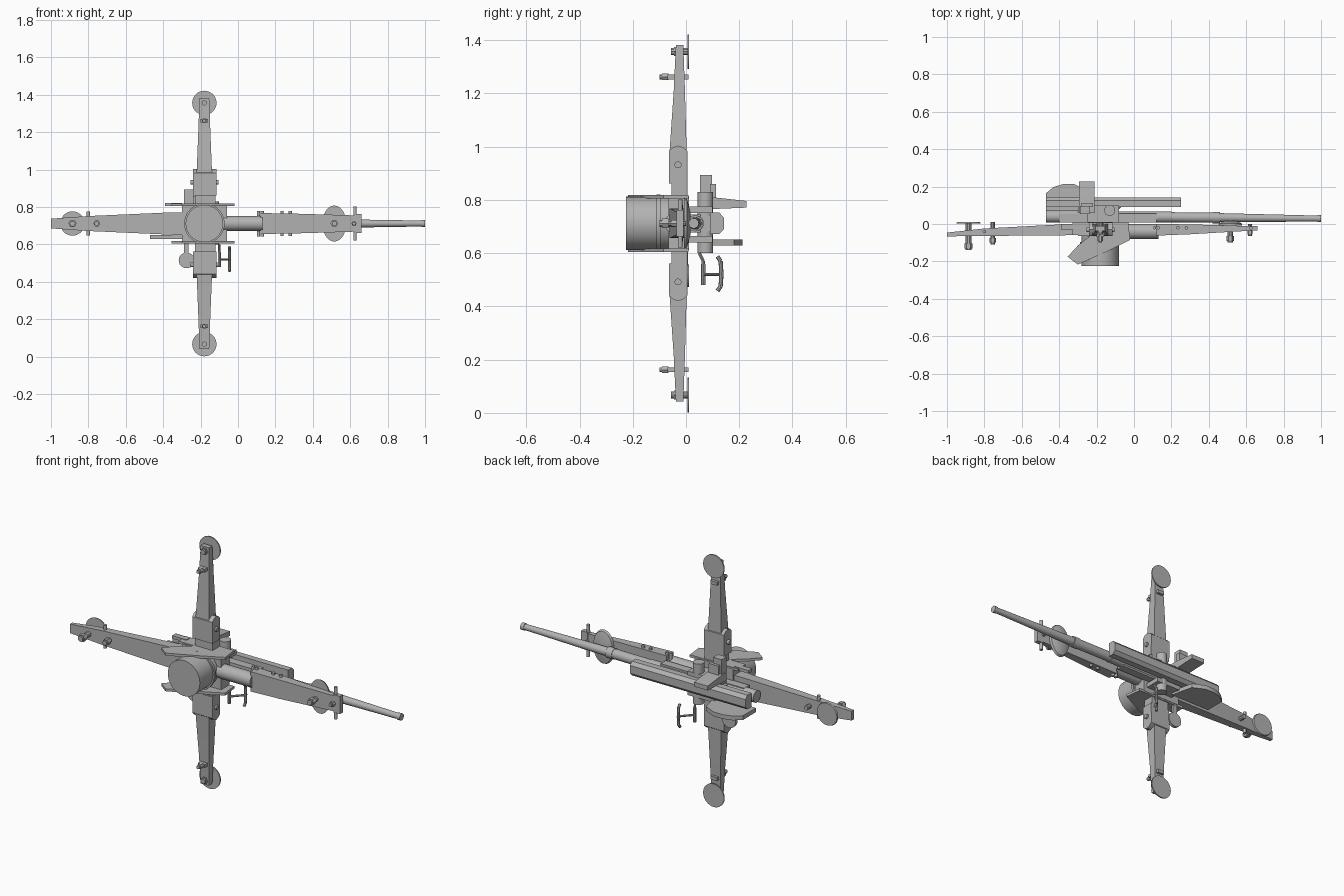
import bpy, bmesh
from math import cos, sin, pi, radians
from mathutils import Vector

if "Cube" in bpy.data.objects:
    bpy.data.objects.remove(bpy.data.objects["Cube"])

grey = bpy.data.materials.new("gun grey")
grey.use_nodes = True
grey.diffuse_color = (0.45, 0.45, 0.45, 1)
grey.node_tree.nodes["Principled BSDF"].inputs["Base Color"].default_value = (0.45, 0.45, 0.45, 1)

CX, CZ = -0.18, 0.712  # pivot of the cross-shaped carriage
parts = []


def skin(name, rings):
    """Closed solid through a list of equal-length point rings."""
    bm = bmesh.new()
    loops = [[bm.verts.new(p) for p in ring] for ring in rings]
    n = len(loops[0])
    for a, b in zip(loops, loops[1:]):
        for i in range(n):
            j = (i + 1) % n
            bm.faces.new((a[i], a[j], b[j], b[i]))
    bm.faces.new(loops[0][::-1])
    bm.faces.new(loops[-1])
    bmesh.ops.recalc_face_normals(bm, faces=bm.faces)
    mesh = bpy.data.meshes.new(name)
    bm.to_mesh(mesh)
    bm.free()
    mesh.materials.append(grey)
    ob = bpy.data.objects.new(name, mesh)
    bpy.context.collection.objects.link(ob)
    parts.append(ob)
    return ob


def prism(name, axis, pts, a, b):
    put = {"x": lambda p, t: (t, p[0], p[1]),
           "y": lambda p, t: (p[0], t, p[1]),
           "z": lambda p, t: (p[0], p[1], t)}[axis]
    return skin(name, [[put(p, t) for p in pts] for t in (a, b)])


def box(name, x0, x1, y0, y1, z0, z1):
    return prism(name, "z", [(x0, y0), (x1, y0), (x1, y1), (x0, y1)], z0, z1)


def lathe(name, sections, sides=24, stretch=1):
    """Round part: sections are (centre point, radius)."""
    axis = (Vector(sections[-1][0]) - Vector(sections[0][0])).normalized()
    u = axis.orthogonal().normalized() if abs(axis.y) < 0.9 else Vector((1, 0, 0))
    v = axis.cross(u)
    ang = [2 * pi * i / sides for i in range(sides)]
    return skin(name, [[Vector(c) + u * r * cos(t) + v * r * stretch * sin(t) for t in ang]
                       for c, r in sections])


def rod(name, a, b, r, sides=12):
    return lathe(name, [(a, r), (b, r)], sides)


def beam(name, sections):
    """Tapered girder along x: sections are (x, y0, y1, half height)."""
    return skin(name, [[(x, y0, CZ - h), (x, y1, CZ - h), (x, y1, CZ + h), (x, y0, CZ + h)]
                       for x, y0, y1, h in sections])


def jack(name, x, y0, y1, z, r=0.014):
    rod(name + "_screw", (x, y0, z), (x, y1, z), r * 0.7, 10)
    rod(name + "_nut", (x, y0 + 0.01, z), (x, y0 + 0.035, z), r, 6)


# Long carriage girder
beam("rear_girder", [(-1, -0.066, -0.046, 0.026), (-0.8, -0.064, -0.024, 0.04),
                     (-0.35, -0.06, 0.0, 0.06), (-0.1, -0.06, 0.0, 0.06)])
beam("front_girder", [(0.12, -0.062, 0.0, 0.056), (0.3, -0.055, -0.002, 0.053),
                      (0.64, -0.035, -0.012, 0.043)])
box("front_girder_end", 0.62, 0.66, -0.036, -0.01, CZ - 0.05, CZ + 0.05)
lathe("girder_socket", [((-0.1, -0.04, CZ), 0.04), ((0.13, -0.04, CZ), 0.04)])

# Folding side legs, mirrored about the pivot
for s, side in ((1, "upper"), (-1, "lower")):
    def z(d):
        return CZ + s * d
    box(side + "_hub_arm", CX - 0.05, CX + 0.06, -0.055, 0.005, *sorted((z(0.08), z(0.2))))
    prism(side + "_hinge_block", "x",
          [(-0.064, z(0.15)), (0.005, z(0.15)), (0.006, z(0.27)), (-0.01, z(0.285)),
           (-0.03, z(0.292)), (-0.05, z(0.285)), (-0.064, z(0.27))], CX - 0.06, CX + 0.065)
    rod(side + "_hinge_pin", (CX - 0.075, -0.03, z(0.22)), (CX + 0.075, -0.03, z(0.22)), 0.013)
    skin(side + "_leg", [[(CX - h, y0, z(d)), (CX + h, y0, z(d)), (CX + h, y1, z(d)), (CX - h, y1, z(d))]
                         for d, y0, y1, h in ((0.25, -0.063, 0.003, 0.042),
                                              (0.5, -0.046, -0.004, 0.032),
                                              (0.67, -0.038, -0.01, 0.026))])
    rod(side + "_foot_pad", (CX, 0.005, z(0.645)), (CX, 0.012, z(0.645)), 0.065, 32)
    jack(side + "_foot", CX, -0.056, 0.008, z(0.645), 0.02)
    jack(side + "_leg_lock", CX, -0.1, 0.01, z(0.55))
    box(side + "_leg_lock_bar", CX - 0.02, CX + 0.02, -0.07, 0.01, z(0.55) - 0.009, z(0.55) + 0.009)

# Feet and clamps on the girder ends
lathe("rear_foot_pad", [((-0.885, 0.002, CZ), 0.065), ((-0.885, 0.01, CZ), 0.062)], 32)
jack("rear_foot", -0.885, -0.14, 0.005, CZ, 0.022)
jack("rear_lock", -0.755, -0.11, 0.012, CZ, 0.018)
lathe("front_foot_pad", [((0.515, -0.008, CZ), 0.064), ((0.515, 0.004, CZ), 0.06),
                         ((0.515, 0.016, CZ), 0.03)], 32, 1.5)
jack("front_foot", 0.515, -0.1, -0.005, CZ, 0.02)
jack("front_lock", 0.62, -0.065, 0.0, CZ, 0.014)
for x, reach, y in ((-0.8, 0.065, -0.04), (0.11, 0.068, -0.02), (0.13, 0.068, -0.02),
                    (0.235, 0.066, -0.02), (0.28, 0.066, -0.02), (0.625, 0.09, -0.022)):
    rod("girder_cross_pin", (x, y, CZ - reach), (x, y, CZ + reach), 0.009)

# Pedestal and centre body
rod("pedestal", (CX, -0.225, CZ), (CX, -0.05, CZ), 0.1, 40)
rod("pedestal_ring", (CX, -0.11, CZ), (CX, -0.095, CZ), 0.108, 40)
box("centre_body", -0.3, -0.06, -0.065, 0.012, CZ - 0.1, CZ + 0.1)

# Side plates of the mount
outline = [(-0.355, -0.175), (-0.3, -0.217), (-0.14, -0.145), (-0.02, -0.085), (-0.03, 0.0),
           (-0.12, -0.02), (-0.23, -0.06), (-0.3, -0.115)]
for name, z0 in (("upper", CZ + 0.093), ("lower", CZ - 0.108)):
    prism(name + "_mount_shield", "z", outline, z0, z0 + 0.014)
    box(name + "_mount_rail", -0.33, -0.03, -0.06, 0.01, z0, z0 + 0.014)
box("upper_step", -0.39, -0.3, -0.03, 0.0, 0.805, 0.822)
for z0 in (0.64, 0.75):
    box("trunnion_cheek", -0.25, -0.08, 0.0, 0.1, z0, z0 + 0.025)

# Gun: barrel, breech and recoil gear
lathe("barrel", [((-0.2, 0.037, CZ), 0.03), ((0.2, 0.037, CZ), 0.03), ((0.2, 0.036, CZ), 0.027),
                 ((0.42, 0.034, CZ), 0.027), ((0.42, 0.034, CZ), 0.03), ((0.46, 0.034, CZ), 0.03),
                 ((0.46, 0.034, CZ), 0.024), ((0.98, 0.029, CZ), 0.016), ((0.98, 0.029, CZ), 0.019),
                 ((1.0, 0.029, CZ), 0.019)])
rod("breech", (-0.47, 0.04, CZ), (-0.15, 0.04, CZ), 0.034)
box("cradle", -0.4, 0.12, 0.008, 0.055, CZ - 0.034, CZ + 0.034)
prism("recoil_housing", "x", [(0.09, CZ - 0.04), (0.125, CZ - 0.04), (0.142, CZ - 0.022),
                              (0.142, CZ + 0.022), (0.125, CZ + 0.04), (0.09, CZ + 0.04)], -0.47, 0.25)
box("recoil_bracket", -0.3, -0.1, 0.05, 0.095, CZ - 0.03, CZ + 0.03)

# Elevation column, sight box and rear fins
rod("elevation_column", (-0.13, 0.073, 0.6), (-0.13, 0.073, 0.83), 0.03)
box("sight_box", -0.29, -0.237, 0.053, 0.097, 0.75, 0.893)
box("sight_box_side", -0.28, -0.22, 0.09, 0.112, 0.77, 0.86)
prism("upper_fin", "x", [(0.06, 0.764), (0.06, 0.81), (0.1, 0.81), (0.228, 0.796), (0.228, 0.771)],
      -0.295, -0.21)
prism("loading_tray", "z", [(-0.47, 0.05), (-0.47, 0.165), (-0.43, 0.198), (-0.38, 0.213),
                            (-0.32, 0.213), (-0.25, 0.18), (-0.22, 0.05)], 0.628, 0.652)

# Seat and shoulder rest
rod("gunner_seat", (-0.275, -0.005, 0.515), (-0.275, 0.012, 0.515), 0.042, 24)
box("seat_arm", -0.29, -0.265, -0.005, 0.008, 0.53, 0.61)
path = [(-0.1, 0.05, 0.6), (-0.1, 0.065, 0.57), (-0.1, 0.065, 0.52), (-0.045, 0.125, 0.52)]
for a, b in zip(path, path[1:]):
    rod("rest_arm", a, b, 0.006, 8)
rod("rest_post", (-0.1, 0.065, 0.48), (-0.1, 0.065, 0.56), 0.008, 8)
rest = [(-0.045, 0.118, 0.458), (-0.045, 0.13, 0.475), (-0.045, 0.133, 0.52),
        (-0.045, 0.13, 0.57), (-0.045, 0.118, 0.588)]
for a, b in zip(rest, rest[1:]):
    rod("shoulder_rest", a, b, 0.008, 8)

# Smooth round parts, keep hard edges
bpy.ops.object.select_all(action="DESELECT")
for ob in parts:
    ob.select_set(True)
bpy.context.view_layer.objects.active = parts[0]
bpy.ops.object.shade_smooth_by_angle(angle=radians(35))
